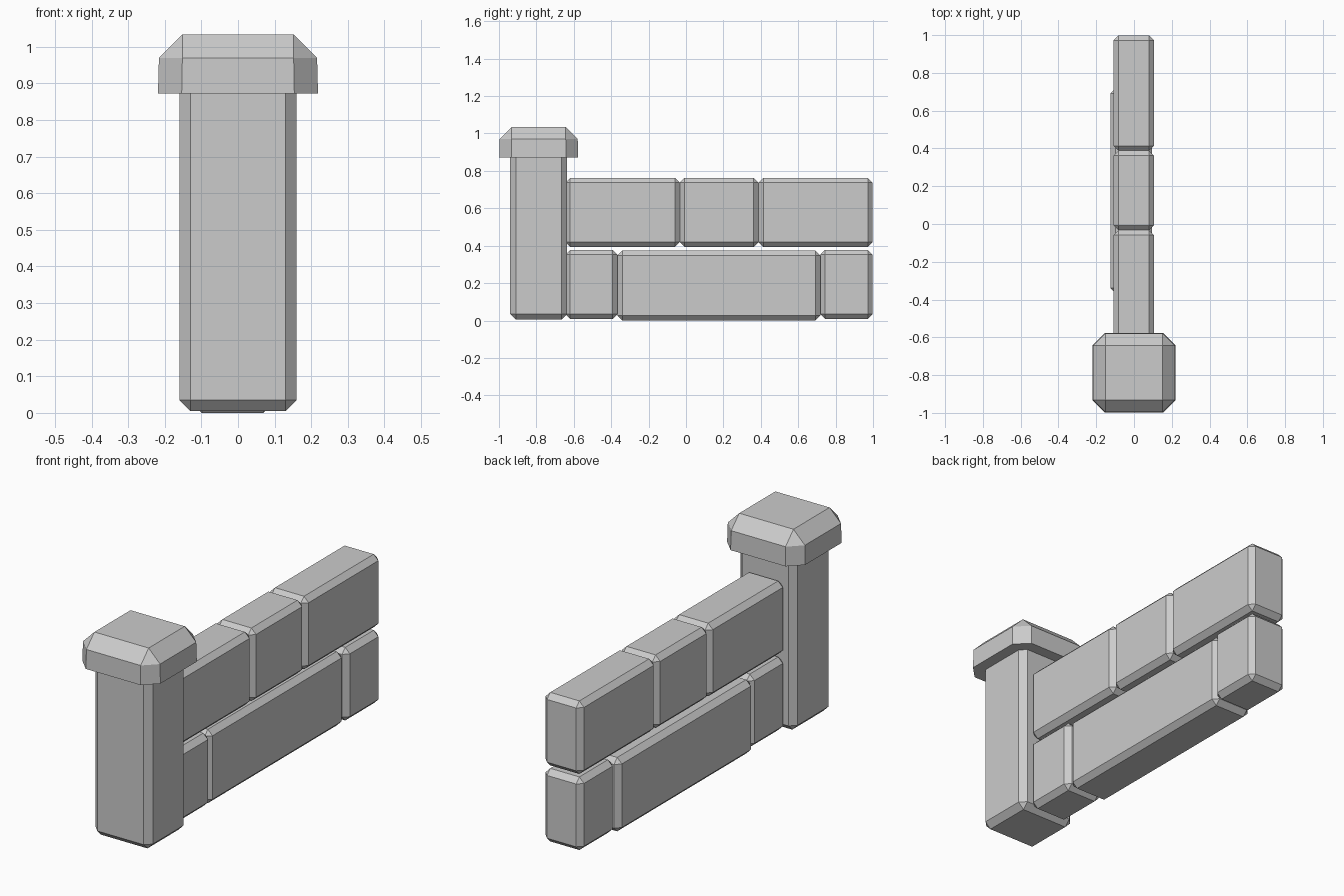
import bpy
import bmesh
from mathutils import Vector

if "Cube" in bpy.data.objects:
    bpy.data.objects.remove(bpy.data.objects["Cube"])


def block(name, lo, hi, bevel, flat_bottom=False, flare=0.0):
    """Chamfered box between two corners; optionally keeps a sharp, flared base."""
    lo, hi = Vector(lo), Vector(hi)
    mid, size = (lo + hi) / 2, hi - lo
    bm = bmesh.new()
    bmesh.ops.create_cube(bm, size=1)
    for v in bm.verts:
        v.co = Vector(c * s for c, s in zip(v.co, size))
    edges = [e for e in bm.edges
             if not (flat_bottom and all(v.co.z < 0 for v in e.verts))]
    bmesh.ops.bevel(bm, geom=edges, offset=bevel, offset_type='OFFSET',
                    segments=1, profile=0.5, affect='EDGES')
    for v in bm.verts:
        if flare and v.co.z < -size.z / 2 + 0.001:
            v.co.x *= 1 + flare
            v.co.y *= 1 + flare
    bmesh.ops.recalc_face_normals(bm, faces=bm.faces)
    mesh = bpy.data.meshes.new(name)
    bm.to_mesh(mesh)
    bm.free()
    obj = bpy.data.objects.new(name, mesh)
    obj.location = mid
    bpy.context.collection.objects.link(obj)
    return obj


# End post and its overhanging cap
block("post", (-0.16, -0.94, 0.005), (0.16, -0.635, 0.92), 0.03)
block("post_cap", (-0.216, -0.996, 0.872), (0.216, -0.579, 1.034), 0.064,
      flat_bottom=True, flare=0.012)

# Upper course of three bricks
for i, (y0, y1) in enumerate([(-0.645, -0.033), (-0.033, 0.388), (0.388, 0.998)]):
    block(f"upper_brick_{i + 1}", (-0.109, y0, 0.393), (0.106, y1, 0.763), 0.026)

# Lower course: two short end bricks and a long, slightly offset middle one
for i, (y0, y1) in enumerate([(-0.645, -0.366), (0.718, 0.998)]):
    block(f"lower_end_brick_{i + 1}", (-0.109, y0, 0.008), (0.106, y1, 0.378), 0.026)
block("lower_long_brick", (-0.125, -0.366, 0.0), (0.095, 0.718, 0.374), 0.026)
